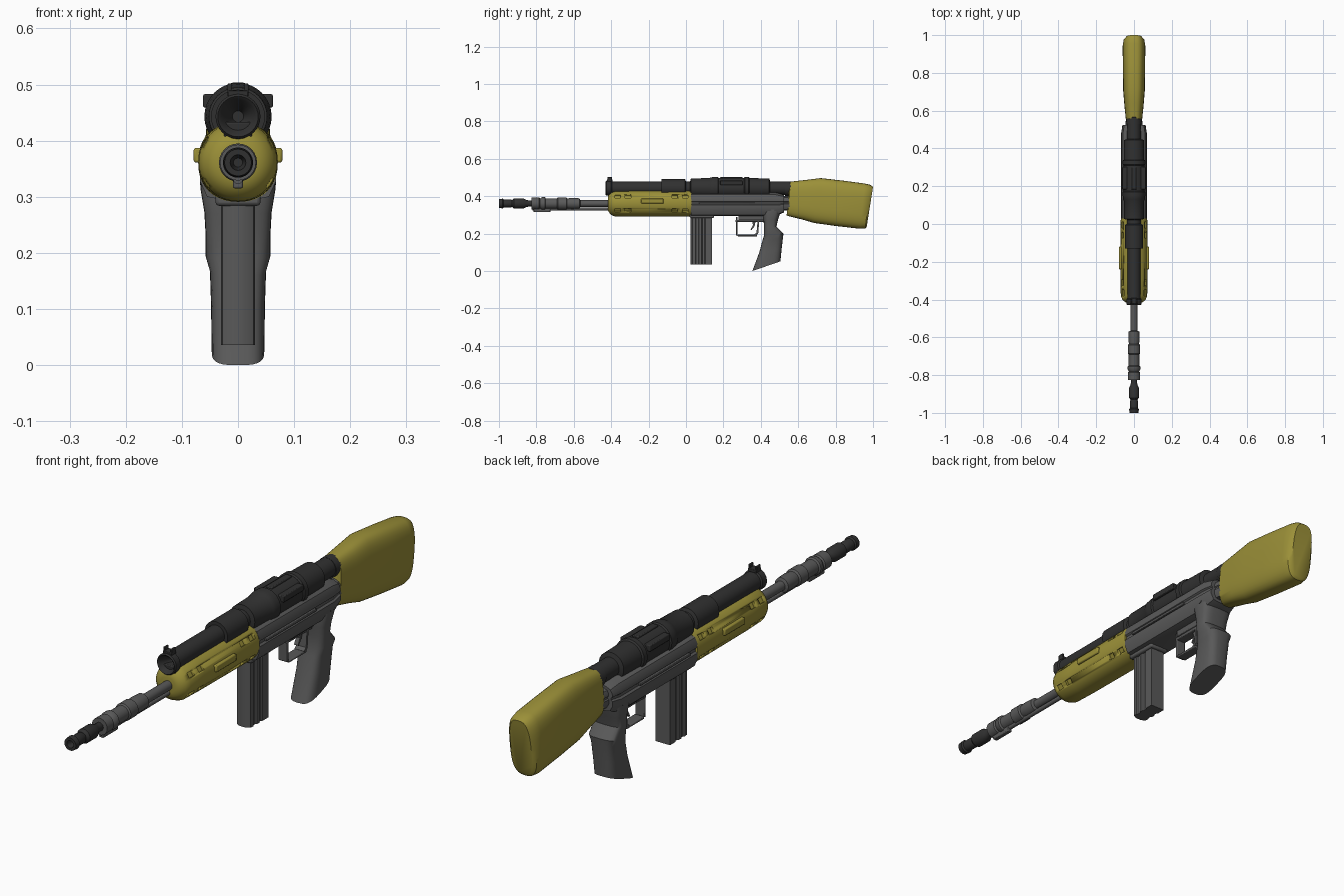
import bpy, bmesh
from math import sin, cos, pi, radians
from mathutils import Vector, Matrix

if "Cube" in bpy.data.objects:
    bpy.data.objects.remove(bpy.data.objects["Cube"])

def mat(name, rgb):
    m = bpy.data.materials.new(name)
    m.diffuse_color = (*rgb, 1)
    m.use_nodes = True
    m.node_tree.nodes["Principled BSDF"].inputs["Base Color"].default_value = m.diffuse_color
    return m

OLIVE = mat("olive", (0.33, 0.28, 0.04))
DARK = mat("dark", (0.03, 0.03, 0.03))
GREY = mat("grey", (0.1, 0.1, 0.1))

def finish(name, bm, m, bevel=0, angle=35):
    bmesh.ops.recalc_face_normals(bm, faces=bm.faces)
    me = bpy.data.meshes.new(name)
    bm.to_mesh(me)
    bm.free()
    ob = bpy.data.objects.new(name, me)
    bpy.context.collection.objects.link(ob)
    me.materials.append(m)
    if bevel:
        b = ob.modifiers.new("bevel", 'BEVEL')
        b.width, b.segments, b.limit_method = bevel, 2, 'ANGLE'
    bpy.ops.object.select_all(action='DESELECT')
    ob.select_set(True)
    bpy.context.view_layer.objects.active = ob
    bpy.ops.object.shade_smooth_by_angle(angle=radians(angle))
    return ob

def ring(c, u, v, n=2, seg=24):
    f = lambda t: (1 if t >= 0 else -1) * abs(t) ** (2 / n)
    return [Vector(c) + Vector(u) * f(cos(a)) + Vector(v) * f(sin(a))
            for a in (2 * pi * i / seg for i in range(seg))]

def loft(name, rings, m, bevel=0, angle=35):
    bm = bmesh.new()
    vs = [[bm.verts.new(p) for p in r] for r in rings]
    k = len(vs[0])
    for a, b in zip(vs, vs[1:]):
        for i in range(k):
            bm.faces.new((a[i], a[(i + 1) % k], b[(i + 1) % k], b[i]))
    bm.faces.new(vs[0])
    bm.faces.new(vs[-1])
    return finish(name, bm, m, bevel, angle)

def lathe(name, prof, z, m, seg=24, x=0):
    return loft(name, [ring((x, y, z), (r, 0, 0), (0, 0, r), 2, seg) for y, r in prof], m)

def box(name, c, s, m, bevel=0.003):
    bm = bmesh.new()
    bmesh.ops.create_cube(bm, size=1, matrix=Matrix.Translation(c) @ Matrix.Diagonal((*s, 1)))
    return finish(name, bm, m, bevel)

def side_plate(name, pts, hw, m, bevel=0.003):
    """Extrude a (y, z) outline across x."""
    return loft(name, [[(x, y, z) for y, z in pts] for x in (-hw, hw)], m, bevel)

def span_loft(name, stations, m, n, seg=24, angle=35):
    """Each station: two (y, z) end points and a half width."""
    rings = []
    for (ya, za), (yb, zb), hw in stations:
        a, b = Vector((0, ya, za)), Vector((0, yb, zb))
        rings.append(ring((a + b) / 2, (hw, 0, 0), (b - a) / 2, n, seg))
    return loft(name, rings, m, 0, angle)

# Barrel group
BZ = 0.361
lathe("muzzle", [(-0.965, .008), (-1, .014), (-1, .024), (-.98, .026), (-.975, .021), (-.935, .021),
                 (-.93, .018), (-.92, .027), (-.87, .027), (-.855, .02), (-.84, .016), (-.81, .016)], BZ, DARK)
lathe("gas_block", [(-.825, .018), (-.825, .032), (-.785, .032), (-.78, .027), (-.77, .034), (-.755, .034),
                    (-.75, .028), (-.69, .028), (-.685, .033), (-.64, .033), (-.635, .027),
                    (-.61, .03), (-.57, .028), (-.565, .018)], BZ, GREY)
lathe("barrel", [(-.6, .018), (-.38, .018)], BZ, GREY)
lathe("gas_rod", [(-.82, .009), (-.38, .009)], BZ - .029, GREY, 12)
box("gas_block_foot", (0, -.77, .33), (.018, .09, .03), GREY)

# Handguard with rounded nose and recessed vents
prof = [(-.418, .03, 2), (-.415, .045, 2), (-.4, .062, 2), (-.38, .07, 2), (-.3, .071, 2.1),
        (.015, .071, 2.25), (.03, .069, 2.25)]
guard = loft("handguard", [ring((0, y, .362), (r, 0, 0), (0, 0, r), n, 40) for y, r, n in prof], OLIVE)
bm = bmesh.new()
for y in (-.365, -.31, -.06, -.005):
    for a in (32, -32, 148, 212):
        mtx = (Matrix.Translation((0, y, .362)) @ Matrix.Rotation(-radians(a), 4, 'Y')
               @ Matrix.Translation((.073, 0, 0)) @ Matrix.Diagonal((.024, .03, .02, 1)))
        bmesh.ops.create_cube(bm, size=1, matrix=mtx)
cut = finish("vent_cutter", bm, OLIVE)
mod = guard.modifiers.new("vents", 'BOOLEAN')
mod.operation, mod.object, mod.solver = 'DIFFERENCE', cut, 'EXACT'
bpy.context.view_layer.objects.active = guard
bpy.ops.object.modifier_apply(modifier="vents")
bpy.data.objects.remove(cut)
for s in (-1, 1):
    box("handguard_rail", (s * .071, -.18, .374), (.016, .12, .026), OLIVE, .004)

# Receiver: mirrored cross-section with a long side groove
half = [(.03, .295), (.055, .3), (.068, .328), (.068, .352), (.061, .358), (.061, .368),
        (.067, .373), (.067, .388), (.058, .408), (.035, .42)]
sect = half + [(-x, z) for x, z in reversed(half)]
def section(y, sx=1, sz=1):
    return [(x * sx, y, .37 + (z - .37) * sz) for x, z in sect]
loft("receiver", [section(.028), section(.48), section(.525, .9, .75)], GREY)
loft("receiver_tail", [section(.51, .7, .6), section(.57, .6, .6)], GREY)
for s in (-1, 1):
    box("side_rib", (s * .064, .22, .363), (.01, .3, .01), GREY, .002)
    bolt = lathe("receiver_pin", [(-.006, .01), (.006, .01)], 0, GREY, 12)
    bolt.rotation_euler = (0, 0, pi / 2)
    bolt.location = (s * .062, .465, .33)

# Magazine with long grooves down both sides
mh = [(.012, .025), (.028, .034), (.03, .05), (.025, .054), (.025, .066), (.03, .07), (.03, .084),
      (.025, .088), (.025, .1), (.03, .104), (.03, .138)]
mo = mh + [(-x, y) for x, y in reversed(mh)]
loft("magazine", [[(x, y, z) for x, y in mo] for z in (.036, .31)], GREY)
box("magazine_well", (0, .085, .295), (.08, .13, .022), GREY, .006)

# Pistol grip
span_loft("grip", [((.355, 0), (.505, .052), .047), ((.392, .1), (.511, .115), .048),
                   ((.408, .16), (.518, .175), .05), ((.417, .19), (.521, .2), .058),
                   ((.417, .235), (.484, .238), .058), ((.415, .27), (.492, .275), .06),
                   ((.41, .31), (.507, .32), .067), ((.415, .345), (.513, .35), .062)], GREY, 3.2, 28, 30)

# Trigger group
box("guard_front", (0, .271, .24), (.04, .009, .1), GREY)
box("guard_bottom", (0, .328, .19), (.04, .105, .009), GREY)
side_plate("guard_back", [(.372, .187), (.386, .2), (.392, .27), (.383, .27), (.377, .205), (.365, .195)], .02, GREY, 0)
box("guard_bar", (0, .34, .268), (.04, .15, .012), GREY)
box("guard_mount", (0, .35, .287), (.05, .14, .03), GREY)
side_plate("trigger", [(.352, .28), (.375, .28), (.367, .24), (.35, .218), (.345, .222), (.358, .245)], .008, GREY, 0)

# Scope
SZ = .443
lathe("scope", [(-.37, .01), (-.425, .03), (-.43, .036), (-.425, .04), (-.4, .04), (-.395, .035), (-.13, .035),
                (-.13, .048), (-.005, .048), (0, .036), (.022, .036), (.026, .052), (.125, .054), (.13, .057),
                (.15, .06), (.17, .06), (.175, .055), (.31, .055), (.315, .06), (.335, .06), (.34, .054),
                (.445, .052), (.45, .036), (.56, .036)], SZ, DARK, 32)
lathe("eyepiece", [(.53, .039), (.565, .039), (.575, .03)], SZ - .002, DARK)
for x, z in ((0, .06), (.053, .03), (-.053, .03)):
    box("scope_turret", (x * .93, .243, SZ + z * .93), (.026, .12, .009 if x == 0 else .024), DARK)
for y in (.06, .4):
    box("scope_mount", (0, y, .41), (.075, .08, .03), DARK)
box("scope_rail", (0, -.2, .418), (.05, .42, .03), DARK)

# Front sight on the scope nose
for s in (-1, 1):
    box("sight_ear", (s * .015, -.408, .49), (.007, .024, .024), DARK, .002)
box("sight_base", (0, -.408, .483), (.036, .03, .012), DARK, .002)

# Shoulder stock
span_loft("stock", [((.538, .298), (.553, .472), .034), ((.545, .294), (.558, .478), .043),
                    ((.62, .276), (.64, .487), .051), ((.685, .257), (.72, .497), .057),
                    ((.8, .241), (.85, .482), .059), ((.93, .226), (.955, .468), .06),
                    ((.958, .228), (.985, .461), .055), ((.966, .236), (1.0, .45), .043)], OLIVE, 3, 36, 40)
